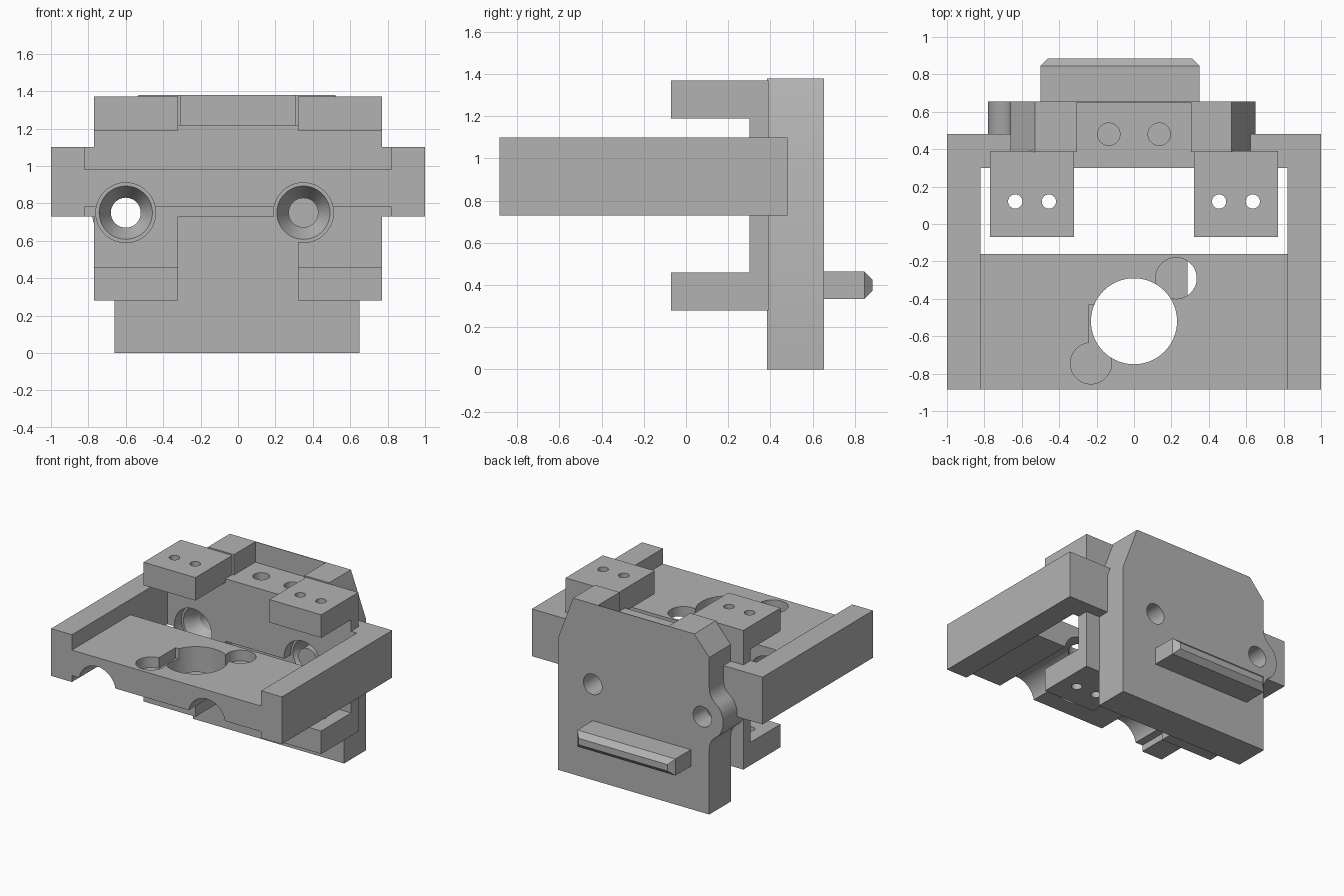
import bpy, bmesh, math
from mathutils import Matrix, Vector

if "Cube" in bpy.data.objects:
    bpy.data.objects.remove(bpy.data.objects["Cube"], do_unlink=True)

grey = bpy.data.materials.new("plain grey")
grey.use_nodes = True
colour = (0.45, 0.45, 0.45, 1)
grey.diffuse_color = colour
grey.node_tree.nodes["Principled BSDF"].inputs["Base Color"].default_value = colour


def make(name, bm):
    bmesh.ops.recalc_face_normals(bm, faces=bm.faces)
    mesh = bpy.data.meshes.new(name)
    bm.to_mesh(mesh)
    bm.free()
    mesh.materials.append(grey)
    obj = bpy.data.objects.new(name, mesh)
    bpy.context.collection.objects.link(obj)
    return obj


def box(name, x, y, z):
    bm = bmesh.new()
    bmesh.ops.create_cube(bm, size=1)
    for v in bm.verts:
        v.co = [lo + (c + 0.5) * (hi - lo) for c, (lo, hi) in zip(v.co, (x, y, z))]
    return make(name, bm)


def extrude(name, points, offset):
    """Extrude a closed outline by a vector."""
    bm = bmesh.new()
    face = bm.faces.new([bm.verts.new(p) for p in points])
    new = bmesh.ops.extrude_face_region(bm, geom=[face])["geom"]
    verts = [v for v in new if isinstance(v, bmesh.types.BMVert)]
    bmesh.ops.translate(bm, verts=verts, vec=offset)
    return make(name, bm)


def rod(name, start, end, r1, r2=None):
    """Cylinder or cone from start to end."""
    a, b = Vector(start), Vector(end)
    bm = bmesh.new()
    turn = (b - a).to_track_quat("Z", "Y").to_matrix().to_4x4()
    bmesh.ops.create_cone(bm, cap_ends=True, segments=64, radius1=r1,
                          radius2=r1 if r2 is None else r2, depth=(b - a).length,
                          matrix=Matrix.Translation((a + b) / 2) @ turn)
    return make(name, bm)


def combine(obj, others, operation="DIFFERENCE"):
    for other in others:
        mod = obj.modifiers.new("bool", "BOOLEAN")
        mod.operation = operation
        mod.solver = "EXACT"
        mod.object = other
        bpy.context.view_layer.objects.active = obj
        bpy.ops.object.modifier_apply(modifier=mod.name)


# Cutters for the two countersunk screw holes
screws = []
for x in (-0.60, 0.35):
    screws += [rod("cutter", (x, -1, 0.75), (x, 0.385, 0.75), 0.16),
               rod("cutter", (x, 0.38, 0.75), (x, 0.50, 0.75), 0.145, 0.08),
               rod("cutter", (x, 0.36, 0.75), (x, 0.80, 0.75), 0.08)]

# Cutters for the top pocket with two blind holes
pocket = [box("cutter", (-0.305, 0.305), (0.25, 0.65), (1.22, 1.5))]
pocket += [rod("cutter", (x, 0.48, 1.12), (x, 0.48, 1.3), 0.06) for x in (-0.135, 0.135)]

# Back plate: chamfered outline with a rounded lobe around one screw
lobe = [(-0.6 + 0.18 * math.cos(math.radians(a)), 0.75 + 0.18 * math.sin(math.radians(a)))
        for a in range(220, 139, -5)]
fillet = [(-0.66, 0.99), (-0.665, 0.952), (-0.682, 0.915), (-0.708, 0.888)]
outline = [(-0.66, 0), *[(x, 1.5 - z) for x, z in fillet], *lobe, *fillet[::-1],
           (-0.66, 1.23), (-0.53, 1.38), (0.52, 1.38), (0.65, 1.03), (0.65, 0)]
plate = extrude("back_plate", [(x, 0.385, z) for x, z in outline], (0, 0.27, 0))
combine(plate, screws + pocket)

# Cross bar with its raised centre
bar = box("cross_bar", (-0.9, 0.9), (0.30, 0.48), (0.73, 1.10))
centre = box("cutter", (-0.32, 0.32), (0.30, 0.40), (0.80, 1.22))
combine(bar, [centre], "UNION")
combine(bar, screws + pocket[1:])

# Side arms and C-shaped brackets, one pair on each side
bracket_outline = [(-0.07, 0.28), (0.39, 0.28), (0.39, 1.37), (-0.07, 1.37),
                   (-0.07, 1.19), (0.30, 1.19), (0.30, 0.46), (-0.07, 0.46)]
parts = [plate, bar]
helpers = screws + pocket + [centre]
for side, s in (("left", 1), ("right", -1)):
    parts.append(box(side + "_arm", sorted((s * 0.82, s)), (-0.885, 0.48), (0.73, 1.10)))
    bracket = extrude(side + "_bracket", [(s * 0.32, y, z) for y, z in bracket_outline],
                      (s * 0.45, 0, 0))
    pins = [rod("cutter", (s * x, 0.12, 0.1), (s * x, 0.12, 1.5), 0.038)
            for x in (0.455, 0.635)]
    combine(bracket, pins + screws)
    helpers += pins
    parts.append(bracket)

# Front deck: main bore, two blind holes, a small slot and screw clearance grooves
deck = box("front_deck", (-0.82, 0.82), (-0.885, -0.16), (0.78, 0.98))
deck_cuts = [rod("cutter", (0, -0.52, 0.5), (0, -0.52, 1.2), 0.23),
             rod("cutter", (0.225, -0.29, 0.896), (0.225, -0.29, 1.2), 0.11),
             rod("cutter", (-0.23, -0.745, 0.896), (-0.23, -0.745, 1.2), 0.11),
             box("cutter", (-0.24, -0.1), (-0.68, -0.43), (0.896, 1.2))]
combine(deck, deck_cuts + [screws[0], screws[3]])
helpers += deck_cuts
parts.append(deck)

# Rear rail with a bevelled tip
rail = box("rear_rail", (-0.50, 0.35), (0.64, 0.845), (0.335, 0.465))
bm = bmesh.new()
bm.from_mesh(rail.data)
tip = max(bm.faces, key=lambda f: f.calc_center_median().y)
middle = tip.calc_center_median()
for v in bmesh.ops.extrude_face_region(bm, geom=[tip])["geom"]:
    if isinstance(v, bmesh.types.BMVert):
        v.co += Vector((math.copysign(0.04, middle.x - v.co.x), 0.04,
                        math.copysign(0.04, middle.z - v.co.z)))
bmesh.ops.delete(bm, geom=[tip], context="FACES_ONLY")
bmesh.ops.recalc_face_normals(bm, faces=bm.faces)
bm.to_mesh(rail.data)
bm.free()
parts.append(rail)

for cutter in helpers:
    bpy.data.objects.remove(cutter, do_unlink=True)

# Smooth the round walls and keep the edges sharp
bpy.ops.object.select_all(action="DESELECT")
for part in parts:
    part.select_set(True)
bpy.context.view_layer.objects.active = plate
bpy.ops.object.shade_smooth_by_angle(angle=math.radians(25))
